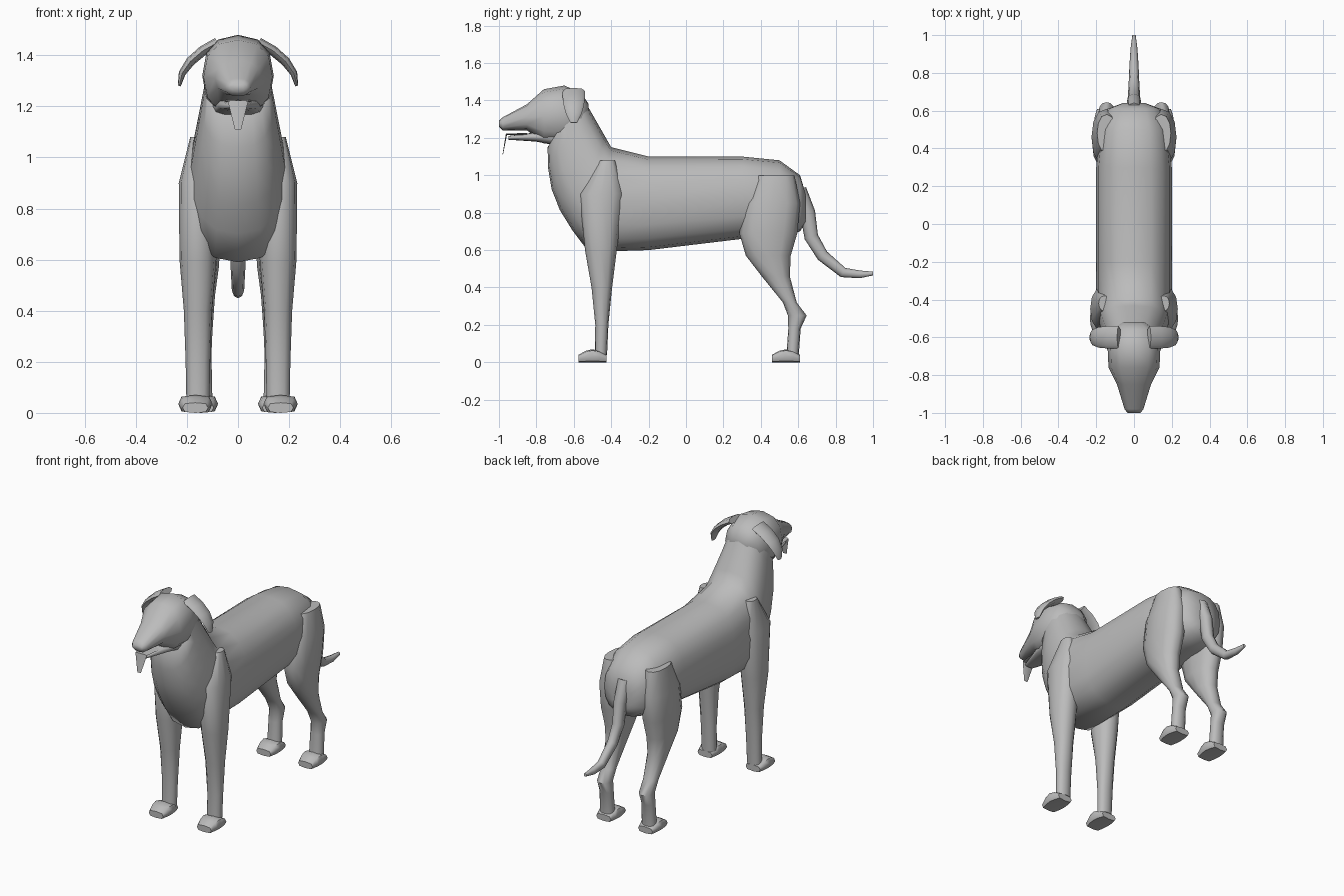
import bpy, bmesh, math
from mathutils import Vector

cube = bpy.data.objects.get("Cube")
if cube:
    bpy.data.objects.remove(cube)

coat = bpy.data.materials.new("grey_coat")
coat.use_nodes = True
coat.diffuse_color = (.5, .5, .5, 1)
coat.node_tree.nodes["Principled BSDF"].inputs["Base Color"].default_value = coat.diffuse_color


def rounded(value, power):
    """Push a sine or cosine outward so an oval becomes slightly boxy."""
    return math.copysign(abs(value) ** power, value)


def loft(name, rings, sides=12, power=.9, mirror=1):
    """Skin a row of ovals, each given by two opposite edge points and a half width."""
    bm = bmesh.new()
    middles = [(first + second) / 2 for first, second, width in rings]
    loops = []
    for index, (first, second, width) in enumerate(rings):
        before = middles[max(index - 1, 0)]
        after = middles[min(index + 1, len(middles) - 1)]
        half = (first - second) / 2
        across = half.cross(after - before).normalized() * width
        loop = []
        for step in range(sides):
            turn = math.tau * step / sides
            point = middles[index] + half * rounded(math.cos(turn), power)
            point += across * rounded(math.sin(turn), power)
            point.x *= mirror
            loop.append(bm.verts.new(point))
        loops.append(loop)
    for here, there in zip(loops, loops[1:]):
        for step in range(sides):
            bm.faces.new((here[step - 1], here[step], there[step], there[step - 1]))
    bm.faces.new(loops[0])
    bm.faces.new(loops[-1])
    bmesh.ops.recalc_face_normals(bm, faces=bm.faces)
    mesh = bpy.data.meshes.new(name)
    bm.to_mesh(mesh)
    bm.free()
    mesh.materials.append(coat)
    part = bpy.data.objects.new(name, mesh)
    bpy.context.collection.objects.link(part)
    bpy.ops.object.select_all(action='DESELECT')
    part.select_set(True)
    bpy.context.view_layer.objects.active = part
    bpy.ops.object.shade_smooth_by_angle(angle=math.radians(55))


def upright(y, top, bottom, width, x=0):
    """Ring standing across the length of the body."""
    return Vector((x, y, top)), Vector((x, y, bottom)), width


def level(x, y, z, depth, width):
    """Ring lying flat, for limbs and ears."""
    return Vector((x, y - depth, z)), Vector((x, y + depth, z)), width


def fractions(count):
    return [step / count for step in range(count + 1)]


def tapered_tube(name, path, thickness, width):
    """Tube along a side-view path that thins out toward its end."""
    points = [Vector((0, y, z)) for y, z in path]
    rings = []
    for index, point in enumerate(points):
        along = points[min(index + 1, len(points) - 1)] - points[max(index - 1, 0)]
        scale = math.sqrt(1 - .95 * index / (len(points) - 1))
        normal = Vector((0, along.z, -along.y)).normalized() * thickness * scale
        rings.append((point + normal, point - normal, width * scale))
    loft(name, rings, sides=8)


# Trunk, continued by a neck whose rings lean forward and whose chest bulges
trunk = [
    upright(.64, .9, .75, .06),
    upright(.61, 1, .7, .14),
    upright(.5, 1.08, .67, .18),
    upright(.3, 1.1, .66, .2),
    upright(-.2, 1.1, .6, .2),
]
withers, nape = Vector((0, -.4, 1.15)), Vector((0, -.56, 1.43))
breast, throat = Vector((0, -.52, .59)), Vector((0, -.74, 1.15))
for t in fractions(5):
    bulge = Vector((0, -.07 * math.sin(math.pi * t), 0))
    trunk.append((withers.lerp(nape, t), breast.lerp(throat, t) + bulge, .2 - .075 * t))
loft("body", trunk, sides=16, power=.82)

# Skull and upper muzzle
loft("head", [
    upright(-.52, 1.38, 1.3, .06),
    upright(-.56, 1.44, 1.2, .12),
    upright(-.65, 1.48, 1.16, .14),
    upright(-.76, 1.46, 1.17, .135),
    upright(-.85, 1.38, 1.24, .09),
    upright(-.98, 1.31, 1.24, .05),
    upright(-1, 1.29, 1.26, .035),
], power=.85)

# Lower jaw, hanging tongue and tail
loft("lower_jaw", [
    upright(-.7, 1.24, 1.16, .1),
    upright(-.8, 1.23, 1.18, .08),
    upright(-.95, 1.21, 1.19, .03),
], power=.75)
tapered_tube("tongue", [(-.85, 1.22), (-.96, 1.22), (-.98, 1.11)], .006, .055)
tapered_tube("tail", [(.6, .92), (.65, .8), (.67, .67), (.73, .57),
                      (.84, .48), (.93, .47), (1, .475)], .045, .04)

# Drooping ear that curves outward and narrows to its tip
ear = []
for t in fractions(4):
    narrowing = 1 - .7 * t ** 3
    out = .08 + .15 * math.sin(t * math.pi / 2)
    ear.append(level(out, -.6, 1.45 - .17 * t ** 1.2, .06 * narrowing, .02 * narrowing))

# Legs from shoulder or hip down to the ankle
fore = .157
front_leg = [
    level(fore, -.42, 1.08, .04, .03),
    level(fore, -.45, .9, .12, .075),
    level(fore, -.455, .6, .085, .072),
    level(fore, -.45, .4, .055, .055),
    level(fore, -.45, .2, .035, .048),
    level(fore, -.455, .04, .033, .045),
]
hind = .145
hind_leg = [
    level(hind, .48, 1, .1, .05),
    level(hind, .46, .85, .15, .08),
    level(hind, .44, .69, .155, .078),
    level(hind, .44, .57, .12, .07),
    level(hind, .48, .46, .075, .055),
    level(hind, .555, .32, .037, .045),
    level(hind, .595, .25, .05, .042),
    level(hind, .58, .18, .033, .042),
    level(hind, .57, .04, .033, .045),
]


def paw(x, heel):
    """Low rounded foot reaching forward from the heel."""
    rings = []
    for t in fractions(4):
        swell = math.sin(math.pi * t)
        rings.append(upright(heel - .15 * t, .04 + .03 * swell, 0, .05 + .017 * swell, x))
    return rings


# Paired parts
for label, sign in (("left", 1), ("right", -1)):
    loft(label + "_ear", ear, sides=8, mirror=sign)
    loft(label + "_front_leg", front_leg, mirror=sign)
    loft(label + "_hind_leg", hind_leg, mirror=sign)
    loft(label + "_front_paw", paw(fore + .01, -.425), sides=8, power=.6, mirror=sign)
    loft(label + "_hind_paw", paw(hind, .61), sides=8, power=.6, mirror=sign)
